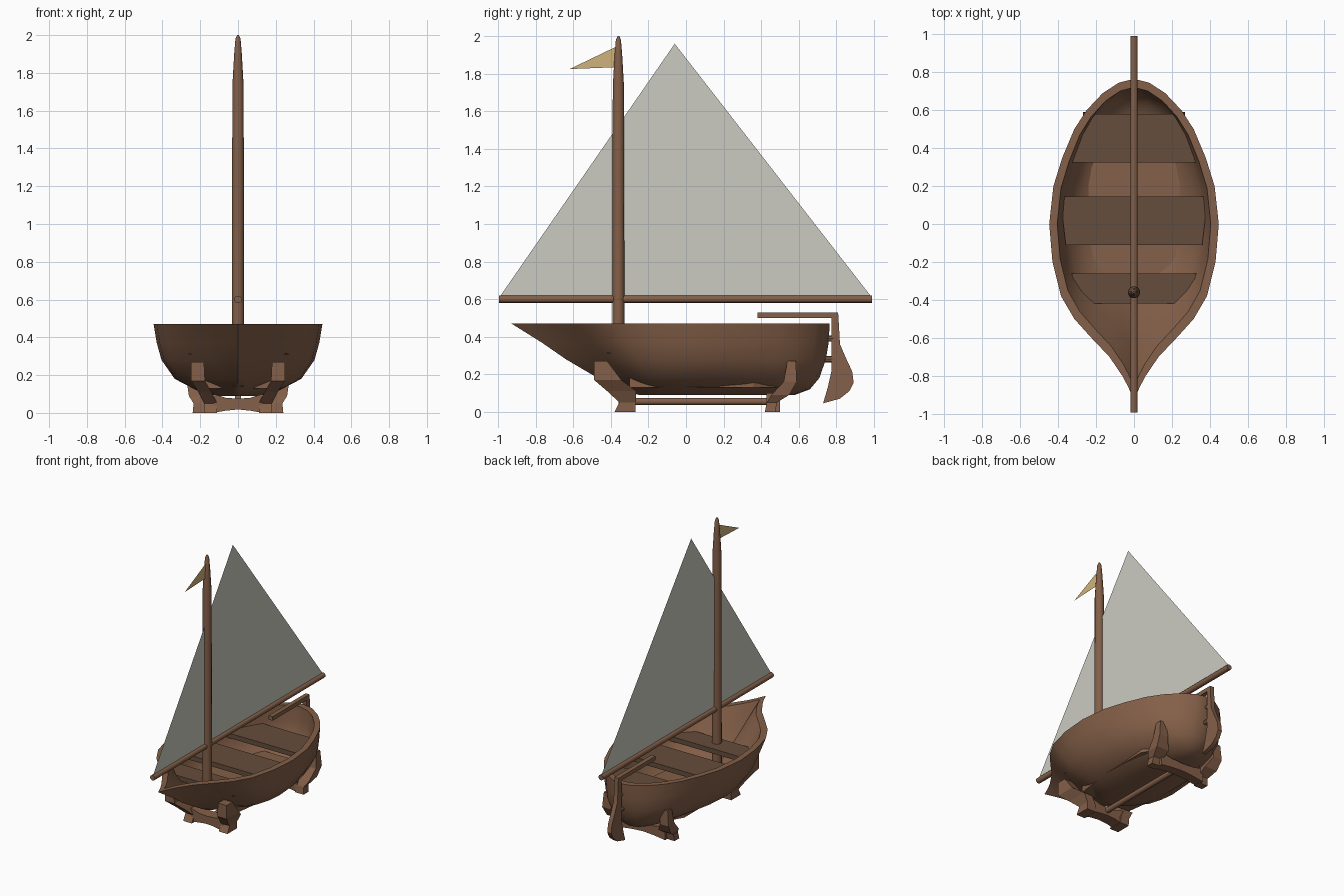
import bpy, bmesh, math
from mathutils import Vector

if "Cube" in bpy.data.objects:
    bpy.data.objects.remove(bpy.data.objects["Cube"])


def material(name, rgb):
    m = bpy.data.materials.new(name)
    m.diffuse_color = (*rgb, 1)
    m.use_nodes = True
    m.node_tree.nodes["Principled BSDF"].inputs["Base Color"].default_value = m.diffuse_color
    return m


WOOD = material("wood", (0.23, 0.115, 0.065))
DARK = material("dark wood", (0.13, 0.075, 0.045))
CLOTH = material("sail cloth", (0.6, 0.6, 0.54))
GOLD = material("flag cloth", (0.62, 0.45, 0.2))


def make(name, verts, faces, mat, smooth=None):
    me = bpy.data.meshes.new(name)
    me.from_pydata(verts, [], faces)
    bm = bmesh.new()
    bm.from_mesh(me)
    bmesh.ops.recalc_face_normals(bm, faces=bm.faces)
    bm.to_mesh(me)
    bm.free()
    me.materials.append(mat)
    ob = bpy.data.objects.new(name, me)
    bpy.context.collection.objects.link(ob)
    if smooth:
        bpy.ops.object.select_all(action='DESELECT')
        ob.select_set(True)
        bpy.context.view_layer.objects.active = ob
        bpy.ops.object.shade_smooth_by_angle(angle=math.radians(smooth))
    return ob


def loft(name, rings, mat, smooth=None):
    """Skin equal-length rings and cap both ends."""
    n = len(rings[0])
    verts = [p for r in rings for p in r]
    faces = [(k * n + i, k * n + (i + 1) % n, (k + 1) * n + (i + 1) % n, (k + 1) * n + i)
             for k in range(len(rings) - 1) for i in range(n)]
    faces += [tuple(range(n)), tuple(range(len(verts) - n, len(verts)))]
    return make(name, verts, faces, mat, smooth)


def rod(name, stations, mat, sides=10):
    """Round bar through (point, radius) stations on a straight line."""
    axis = (Vector(stations[-1][0]) - Vector(stations[0][0])).normalized()
    u = axis.orthogonal().normalized()
    v = axis.cross(u)
    rings = [[Vector(p) + r * (u * math.cos(a) + v * math.sin(a))
              for a in (2 * math.pi * i / sides for i in range(sides))] for p, r in stations]
    return loft(name, rings, mat, 40)


def slab(name, yz, half, mat, smooth=None):
    """Side profile extruded across x."""
    return loft(name, [[(x, y, z) for y, z in yz] for x in (-half, half)], mat, smooth)


def plank(name, xy, z0, z1, mat):
    """Half plan outline mirrored across x and extruded up."""
    full = xy + [(-x, y) for x, y in reversed(xy)]
    return loft(name, [[(x, y, z) for x, y in full] for z in (z0, z1)], mat)


# hull: one deck outline rescaled at each height, outside then inside
DECK = [(-.93, 0), (-.86, .03), (-.8, .062), (-.7, .13), (-.6, .225), (-.5, .315),
        (-.38, .385), (-.2, .43), (0, .447), (.2, .425), (.35, .378), (.5, .315),
        (.6, .25), (.69, .165), (.745, .08), (.765, 0)]


def hull_ring(z, front, back, width, power):
    half = [(width * (w / .447) ** power, y / .93 * -front if y < 0 else y / .765 * back)
            for y, w in DECK]
    return [(x, y, z) for x, y in half] + [(-x, y, z) for x, y in half[-2:0:-1]]


LEVELS = [(.09, -.25, .58, .11, .7), (.12, -.36, .66, .22, .75), (.18, -.47, .71, .335, .8),
          (.28, -.64, .745, .405, .88), (.37, -.77, .76, .43, .95), (.47, -.93, .765, .447, 1),
          (.47, -.86, .72, .405, 1), (.36, -.69, .715, .385, .95), (.27, -.55, .695, .355, .88),
          (.19, -.41, .65, .28, .8), (.14, -.29, .56, .17, .75)]
loft("hull", [hull_ring(*lv) for lv in LEVELS], WOOD, 40)

# floor boards and seats
plank("floor", [(.2, -.3), (.24, .0), (.24, .36), (.15, .52)], .13, .18, WOOD)
plank("front_seat", [(.25, -.42), (.29, -.37), (.33, -.26)], .31, .345, DARK)
plank("middle_seat", [(.36, -.11), (.375, .02), (.37, .145)], .31, .345, DARK)
plank("back_seat", [(.335, .325), (.3, .47), (.24, .58)], .31, .345, DARK)

# mast, boom, sail and flag
M = -.36
rod("mast", [((0, M, .14), .033), ((0, M, 1.2), .032), ((0, M, 1.73), .031),
             ((0, M, 1.9), .021), ((0, M, 1.98), .014), ((0, M, 2), .005)], WOOD, 12)
rod("boom", [((0, -.995, .6), .02), ((0, .99, .6), .02)], WOOD)
make("sail", [(0, -.99, .615), (0, .985, .615), (0, -.06, 1.96)], [(0, 1, 2)], CLOTH)
make("flag", [(0, M - .01, 1.945), (0, M - .01, 1.835), (0, -.62, 1.825)], [(0, 1, 2)], GOLD)

# rudder, tiller and hinges
slab("rudder", [(.775, .53), (.81, .53), (.815, .45), (.82, .36), (.85, .29), (.885, .215),
                (.893, .155), (.87, .11), (.82, .07), (.73, .045), (.755, .13),
                (.775, .22), (.775, .3)], .016, WOOD, 30)
slab("tiller", [(.38, .5), (.38, .53), (.8, .53), (.8, .5)], .016, WOOD)
for z in (.28, .39):
    rod("rudder_hinge", [((0, .735, z), .017), ((0, .785, z), .017)], WOOD, 8)

# stand legs: (z, y0, y1, x0, x1) sections, built on both sides
FRONT = [(.27, -.49, -.42, .18, .25), (.17, -.49, -.345, .175, .25), (.11, -.42, -.265, .14, .21),
         (.05, -.355, -.267, .11, .18), (0, -.38, -.27, .11, .18)]
BACK = [(.27, .54, .585, .2, .26), (.16, .52, .59, .2, .27), (.09, .455, .55, .16, .26),
        (.05, .43, .485, .16, .235), (0, .42, .475, .17, .24)]
for part, sections in (("front", FRONT), ("back", BACK)):
    for side, s in (("right", 1), ("left", -1)):
        loft(f"{part}_{side}_stand_leg",
             [[(s * a, c, z), (s * b, c, z), (s * b, d, z), (s * a, d, z)]
              for z, c, d, a, b in sections], WOOD)

# arched cross planks between the legs
for part, y0, y1, w in (("front", -.36, -.275, .13), ("back", .43, .5, .18)):
    arch = [(-w, 0), (-w / 2, .012), (0, .018), (w / 2, .012), (w, 0),
            (w, .1), (w / 2, .08), (0, .075), (-w / 2, .08), (-w, .1)]
    loft(f"{part}_stand_plank", [[(x, y, z) for x, z in arch] for y in (y0, y1)], WOOD)

# bar joining the two stand frames
rod("stand_bar", [((0, -.3, .055), .019), ((0, .46, .055), .019)], WOOD)
